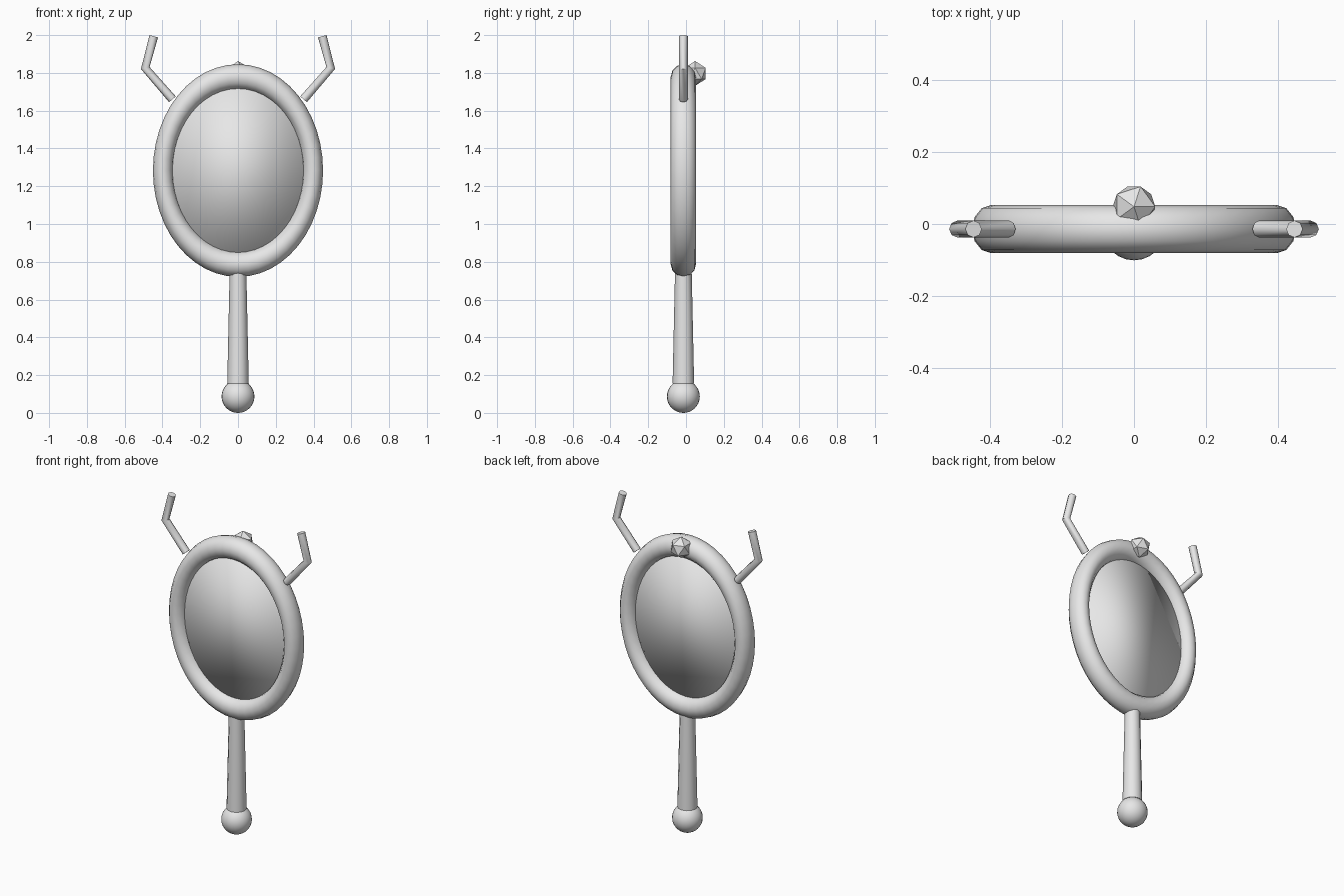
import bpy, math

if "Cube" in bpy.data.objects:
    bpy.data.objects.remove(bpy.data.objects["Cube"])

Y = -0.014      # depth of the main plane
ZC = 1.283      # centre height of the oval frame

mat = bpy.data.materials.new("light_grey")
mat.diffuse_color = (0.8, 0.8, 0.8, 1)
mat.use_nodes = True
mat.node_tree.nodes["Principled BSDF"].inputs["Base Color"].default_value = mat.diffuse_color


def finish(name, smooth=True):
    ob = bpy.context.object
    ob.name = name
    ob.data.materials.append(mat)
    for p in ob.data.polygons:
        p.use_smooth = smooth
    return ob


# oval frame ring
bpy.ops.mesh.primitive_torus_add(major_radius=0.496, minor_radius=0.067,
                                 major_segments=48, minor_segments=12,
                                 location=(0, Y, ZC), rotation=(math.pi / 2, 0, 0))
finish("oval_frame").scale = (0.8, 1, 1)

# flat mirror plate held inside the ring
bpy.ops.mesh.primitive_cylinder_add(vertices=48, radius=0.46, depth=0.036,
                                    location=(0, Y, ZC), rotation=(math.pi / 2, 0, 0))
finish("mirror_plate").scale = (0.8, 1, 1)

# tapered handle
bpy.ops.mesh.primitive_cone_add(vertices=12, radius1=0.057, radius2=0.044,
                                depth=0.6, location=(0, Y, 0.455))
finish("handle")
bpy.ops.object.shade_smooth_by_angle(angle=math.radians(40))

# round pommel at the bottom
bpy.ops.mesh.primitive_uv_sphere_add(segments=24, ring_count=16, radius=0.087,
                                     location=(0, Y, 0.087))
finish("pommel")

# faceted gem on the back of the frame top
bpy.ops.mesh.primitive_ico_sphere_add(subdivisions=1, radius=0.066,
                                      location=(0, 0.048, 1.797))
finish("gem", smooth=False)

# bent prongs, left and right
for side, label in ((-1, "left"), (1, "right")):
    cu = bpy.data.curves.new("prong_path", 'CURVE')
    cu.dimensions = '3D'
    cu.bevel_depth = 0.0235
    cu.bevel_resolution = 2
    cu.use_fill_caps = True
    sp = cu.splines.new('POLY')
    sp.points.add(2)
    for pt, (x, z) in zip(sp.points, ((0.347, 1.66), (0.491, 1.826), (0.446, 1.994))):
        pt.co = (side * x, Y, z, 1)
    ob = bpy.data.objects.new("prong", cu)
    bpy.context.collection.objects.link(ob)
    bpy.ops.object.select_all(action='DESELECT')
    ob.select_set(True)
    bpy.context.view_layer.objects.active = ob
    bpy.ops.object.convert(target='MESH')
    finish("prong_" + label)
    bpy.ops.object.shade_smooth_by_angle(angle=math.radians(50))
